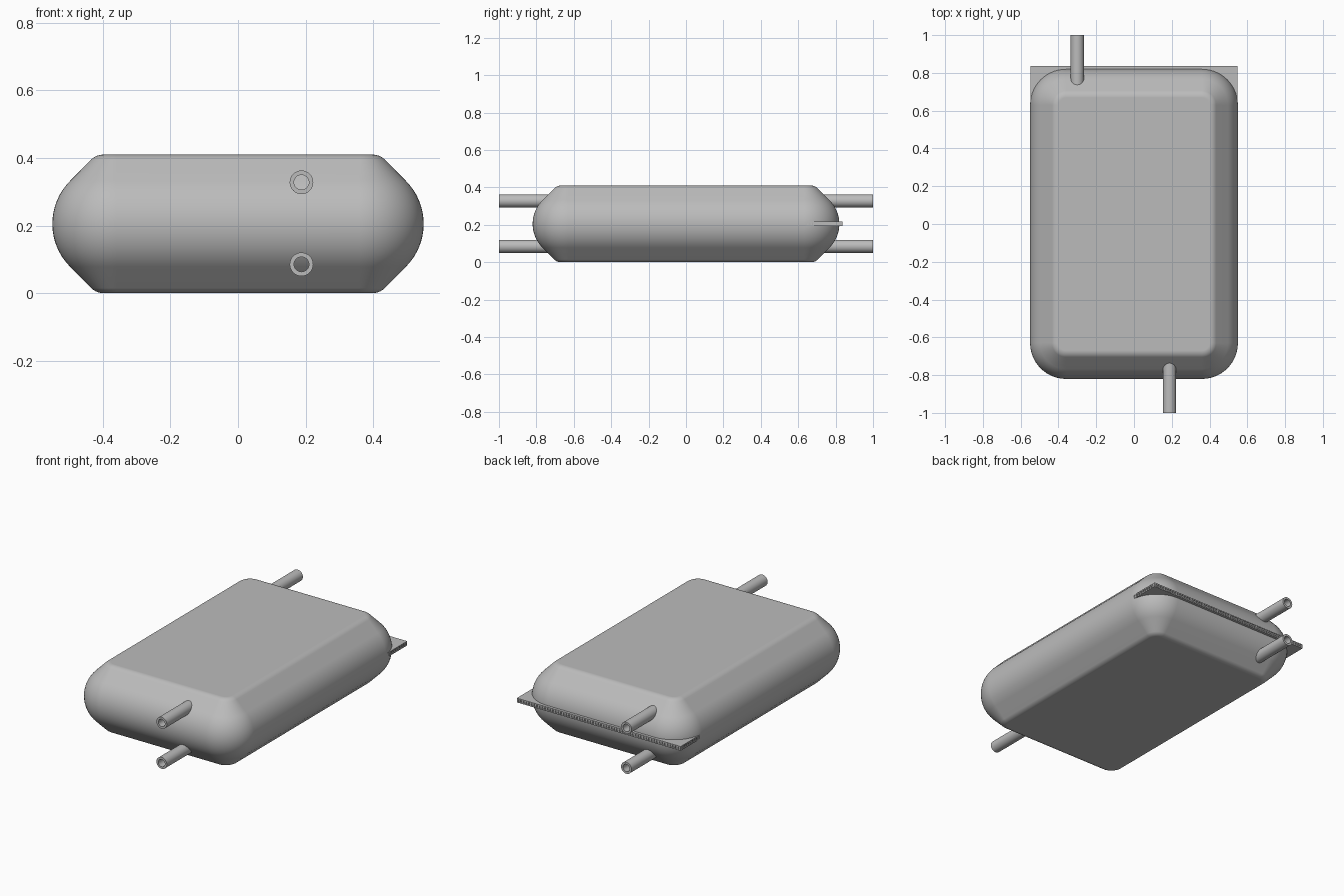
import bpy, bmesh
from math import pi, sin, cos, radians

cube = bpy.data.objects.get("Cube")
if cube:
    bpy.data.objects.remove(cube, do_unlink=True)

GREY = (0.5, 0.5, 0.5, 1)
metal = bpy.data.materials.new("grey metal")
metal.use_nodes = True
metal.diffuse_color = GREY
metal.node_tree.nodes["Principled BSDF"].inputs["Base Color"].default_value = GREY

MID = 0.205   # mid height of the shell


def finish(bm, name, smooth=True):
    bmesh.ops.recalc_face_normals(bm, faces=bm.faces)
    mesh = bpy.data.meshes.new(name)
    bm.to_mesh(mesh)
    bm.free()
    mesh.materials.append(metal)
    ob = bpy.data.objects.new(name, mesh)
    bpy.context.collection.objects.link(ob)
    if smooth:
        bpy.ops.object.select_all(action="DESELECT")
        ob.select_set(True)
        bpy.context.view_layer.objects.active = ob
        bpy.ops.object.shade_smooth_by_angle(angle=radians(35))
    return ob


def bridge(bm, a, b):
    for i in range(len(a)):
        j = (i + 1) % len(a)
        bm.faces.new((a[i], a[j], b[j], b[i]))


def add_box(bm, x0, x1, y0, y1, z0, z1):
    verts = bmesh.ops.create_cube(bm, size=1)["verts"]
    for v in verts:
        v.co.x = x1 if v.co.x > 0 else x0
        v.co.y = y1 if v.co.y > 0 else y0
        v.co.z = z1 if v.co.z > 0 else z0


# Shell: half profile (offset from the corner centres, height above the middle)
CX, CY = 0.36, 0.63
R, F = 0.18, 0.05                       # bulged side and small edge fillet
arc = [(0.19 - R + R * cos(t * pi / 32), R * sin(t * pi / 32)) for t in range(9)]
corner = 0.06                           # where slope and flat face would meet
fx = corner - F * (2 ** 0.5 - 1)
fillet = [(fx + F * sin(a), MID - F + F * cos(a))
          for a in (pi / 4 * (1 - k / 5) for k in range(6))]
upper = arc + fillet
profile = [(r, -z) for r, z in reversed(upper[1:])] + upper

bm = bmesh.new()
rings = []
SEG = 14
for r, z in profile:
    ring = []
    for q, (sx, sy) in enumerate(((1, 1), (-1, 1), (-1, -1), (1, -1))):
        for k in range(SEG + 1):
            a = (q + k / SEG) * pi / 2
            ring.append(bm.verts.new((sx * CX + r * cos(a), sy * CY + r * sin(a), MID + z)))
    rings.append(ring)
for lo, hi in zip(rings, rings[1:]):
    bridge(bm, lo, hi)
bm.faces.new(rings[0])
bm.faces.new(rings[-1])
shell = finish(bm, "tank_shell")
shell.modifiers.new("even_shading", "WEIGHTED_NORMAL").keep_sharp = True


# Pipes: open tubes whose inner end is buried in the sloping shell
def pipe(name, x, z, side):
    bm = bmesh.new()
    n = 32
    loops = []
    for rad, y in ((0.035, 0.68), (0.035, 1.0), (0.022, 1.0), (0.022, 0.68)):
        loops.append([bm.verts.new((x + rad * cos(2 * pi * i / n), side * y,
                                    z + rad * sin(2 * pi * i / n))) for i in range(n)])
    for i in range(4):
        bridge(bm, loops[i], loops[(i + 1) % 4])
    finish(bm, name)


for level, z in (("upper", 0.328), ("lower", 0.085)):
    pipe("front_" + level + "_pipe", 0.188, z, -1)
    pipe("back_" + level + "_pipe", -0.30, z, 1)

# Flange plate: two thin sheets around a core with fine ribs along the edges
PX, PY0, PY1 = 0.549, -0.6, 0.836
Z0, Z1, SHEET, INSET = 0.193, 0.219, 0.006, 0.006
bm = bmesh.new()
add_box(bm, -PX, PX, PY0, PY1, Z0, Z0 + SHEET)
add_box(bm, -PX, PX, PY0, PY1, Z1 - SHEET, Z1)
add_box(bm, -PX + INSET, PX - INSET, PY0, PY1 - INSET, Z0 + SHEET, Z1 - SHEET)
STEP, W = 0.018, 0.004
for i in range(62):
    x = -PX + W + i * (2 * PX - 2 * W) / 61
    add_box(bm, x - W, x + W, PY1 - 2 * INSET, PY1, Z0 + SHEET, Z1 - SHEET)
for i in range(12):
    y = PY1 - W - i * STEP
    for s in (-1, 1):
        xs = sorted((s * PX, s * (PX - 2 * INSET)))
        add_box(bm, xs[0], xs[1], y - W, y + W, Z0 + SHEET, Z1 - SHEET)
finish(bm, "flange_plate", smooth=False)
